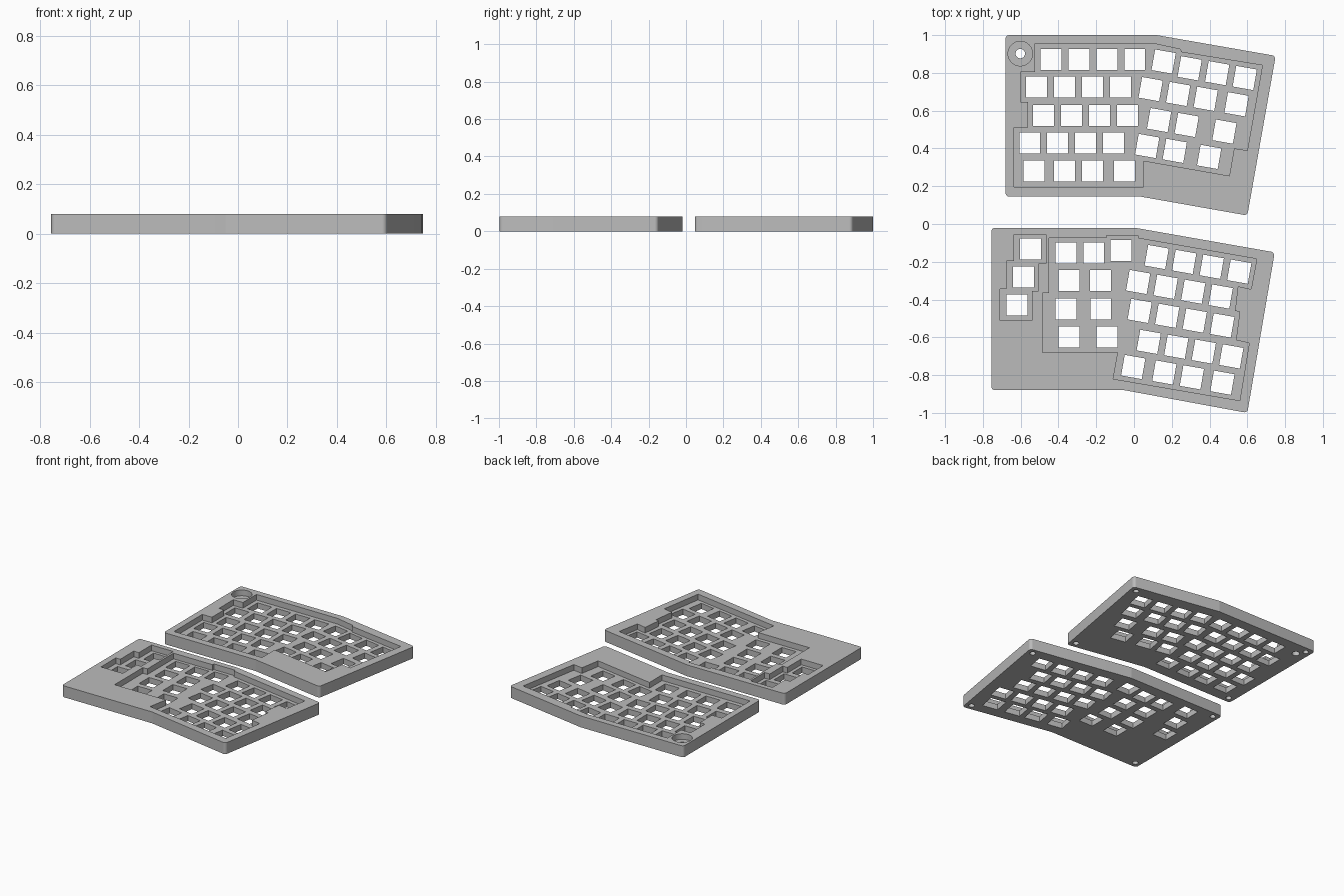
import bpy, bmesh, math
from mathutils import Vector

cube = bpy.data.objects.get("Cube")
if cube:
    bpy.data.objects.remove(cube)

HEIGHT, FLOOR = 0.08, 0.04
PITCH, KEY = 0.148, 0.111
TILT = math.radians(-10)

grey = bpy.data.materials.new("case_grey")
grey.use_nodes = True
grey.diffuse_color = (0.5, 0.5, 0.5, 1)
grey.node_tree.nodes["Principled BSDF"].inputs["Base Color"].default_value = (0.5, 0.5, 0.5, 1)


def prism(bm, points, z0, z1):
    """Extrude a flat outline from z0 up to z1."""
    face = bm.faces.new([bm.verts.new((x, y, z0)) for x, y in points])
    top = bmesh.ops.extrude_face_region(bm, geom=[face])["geom"]
    verts = [g for g in top if isinstance(g, bmesh.types.BMVert)]
    bmesh.ops.translate(bm, vec=(0, 0, z1 - z0), verts=verts)
    bmesh.ops.recalc_face_normals(bm, faces=bm.faces)


def circle(centre, radius, sides=48):
    steps = [2 * math.pi * i / sides for i in range(sides)]
    return [(centre[0] + radius * math.cos(a), centre[1] + radius * math.sin(a)) for a in steps]


def square(centre, angle):
    turns = [angle + math.pi * (0.25 + 0.5 * i) for i in range(4)]
    r = KEY / math.sqrt(2)
    return [(centre[0] + r * math.cos(a), centre[1] + r * math.sin(a)) for a in turns]


def make_object(name, bm):
    mesh = bpy.data.meshes.new(name)
    bm.to_mesh(mesh)
    bm.free()
    obj = bpy.data.objects.new(name, mesh)
    bpy.context.collection.objects.link(obj)
    return obj


def make_cutter(name, outlines, z0, z1):
    bm = bmesh.new()
    for points in outlines:
        prism(bm, points, z0, z1)
    obj = make_object(name, bm)
    obj.hide_render = True
    return obj


def key_holes(rows, angle):
    """Each row is a start point and key offsets along the row."""
    step = Vector((math.cos(angle), math.sin(angle))) * PITCH
    return [square(Vector(start) + step * k, angle) for start, offsets in rows for k in offsets]


def screw_spots(outline):
    """Points set in from every true corner of the outline."""
    spots = []
    for i, p in enumerate(outline):
        p = Vector(p)
        a = (Vector(outline[i - 1]) - p).normalized()
        b = (Vector(outline[(i + 1) % len(outline)]) - p).normalized()
        if a.angle(b) < math.radians(150):
            spots.append(p + (a + b) * 0.042)
    return spots


def build_half(name, outline, pockets, straight, tilted, knob=None):
    # Solid case with rounded vertical corners
    bm = bmesh.new()
    prism(bm, outline, 0, HEIGHT)
    corners = [e for e in bm.edges
               if abs(e.verts[0].co.z - e.verts[1].co.z) > 0.01
               and e.calc_face_angle() > math.radians(30)]
    bmesh.ops.bevel(bm, geom=corners, offset=0.02, segments=12, profile=0.5, affect='EDGES')
    case = make_object(name, bm)

    # Key wells, switch openings and screw holes
    wells = list(pockets)
    holes = key_holes(straight, 0) + key_holes(tilted, TILT)
    if knob:
        wells.append(circle(knob, 0.065))
        holes.append(circle(knob, 0.025))
    screws = [circle(p, 0.019) for p in screw_spots(outline)]
    cutters = [make_cutter("well_cutter", wells, FLOOR, HEIGHT + 0.1),
               make_cutter("switch_cutter", holes, -0.1, HEIGHT + 0.2),
               make_cutter("screw_cutter", screws, -0.1, 0.035)]
    for cutter in cutters:
        mod = case.modifiers.new(cutter.name, 'BOOLEAN')
        mod.operation, mod.solver, mod.object = 'DIFFERENCE', 'EXACT', cutter

    # Bake the cuts and drop the cutters
    bpy.context.view_layer.update()
    graph = bpy.context.evaluated_depsgraph_get()
    mesh = bpy.data.meshes.new_from_object(case.evaluated_get(graph))
    case.modifiers.clear()
    case.data = mesh
    for cutter in cutters:
        bpy.data.objects.remove(cutter)
    mesh.materials.clear()
    mesh.materials.append(grey)
    mesh.shade_smooth()
    mesh.set_sharp_from_angle(angle=math.radians(9))


# Rear half, with the round knob well
build_half(
    "rear_case",
    [(-.68, 1), (.12, 1), (.75, .89), (.6, .045), (.035, .145), (-.68, .145)],
    [[(-.525, .955), (.105, .955), (.245, .925), (.25, .91), (.68, .84), (.6, .39),
      (.53, .4), (.505, .255), (.05, .335), (.05, .195), (-.635, .195), (-.635, .51),
      (-.56, .51), (-.56, .645), (-.6, .645), (-.6, .805), (-.525, .805)]],
    [((-.44, .87), range(4)), ((-.515, .725), range(4)), ((-.478, .575), range(4)),
     ((-.552, .43), range(4)), ((-.53, .28), (0, 1.1, 2.1, 3.24))],
    [((.157, .86), (0,)), ((.149, .85), (1, 2, 3)), ((.088, .714), (0, 1, 2, 3.12)),
     ((.133, .55), (0, 1, 2.37)), ((.07, .413), (0, 1, 2.25))],
    knob=(-.602, .902))

# Front half, with a separate well for the side column
build_half(
    "front_case",
    [(-.755, -.02), (.005, -.02), (.745, -.15), (.6, -1), (-.05, -.88), (-.755, -.88)],
    [[(-.635, -.055), (-.465, -.055), (-.465, -.21), (-.505, -.21), (-.505, -.355),
      (-.54, -.355), (-.54, -.51), (-.71, -.51), (-.71, -.345), (-.675, -.345),
      (-.675, -.195), (-.635, -.195)],
     [(-.45, -.075), (-.145, -.075), (-.145, -.06), (.02, -.06), (.02, -.075),
      (.65, -.185), (.62, -.345), (.55, -.33), (.535, -.46), (.56, -.465), (.54, -.615),
      (.61, -.63), (.56, -.935), (-.11, -.82), (-.085, -.68), (-.485, -.68),
      (-.485, -.365), (-.45, -.365)]],
    [((-.547, -.132), (0,)), ((-.584, -.28), (0,)), ((-.62, -.43), (0,)),
     ((-.361, -.153), (0, 1)), ((-.068, -.14), (0,)), ((-.345, -.3), (0, 1.14)),
     ((-.361, -.45), (0, 1.25)), ((-.345, -.598), (0, 1.37))],
    [((.12, -.175), range(4)), ((.022, -.307), range(4)), ((.03, -.46), range(4)),
     ((.078, -.624), range(4)), ((-.004, -.757), (0, 1.13, 2.13, 3.24))])
